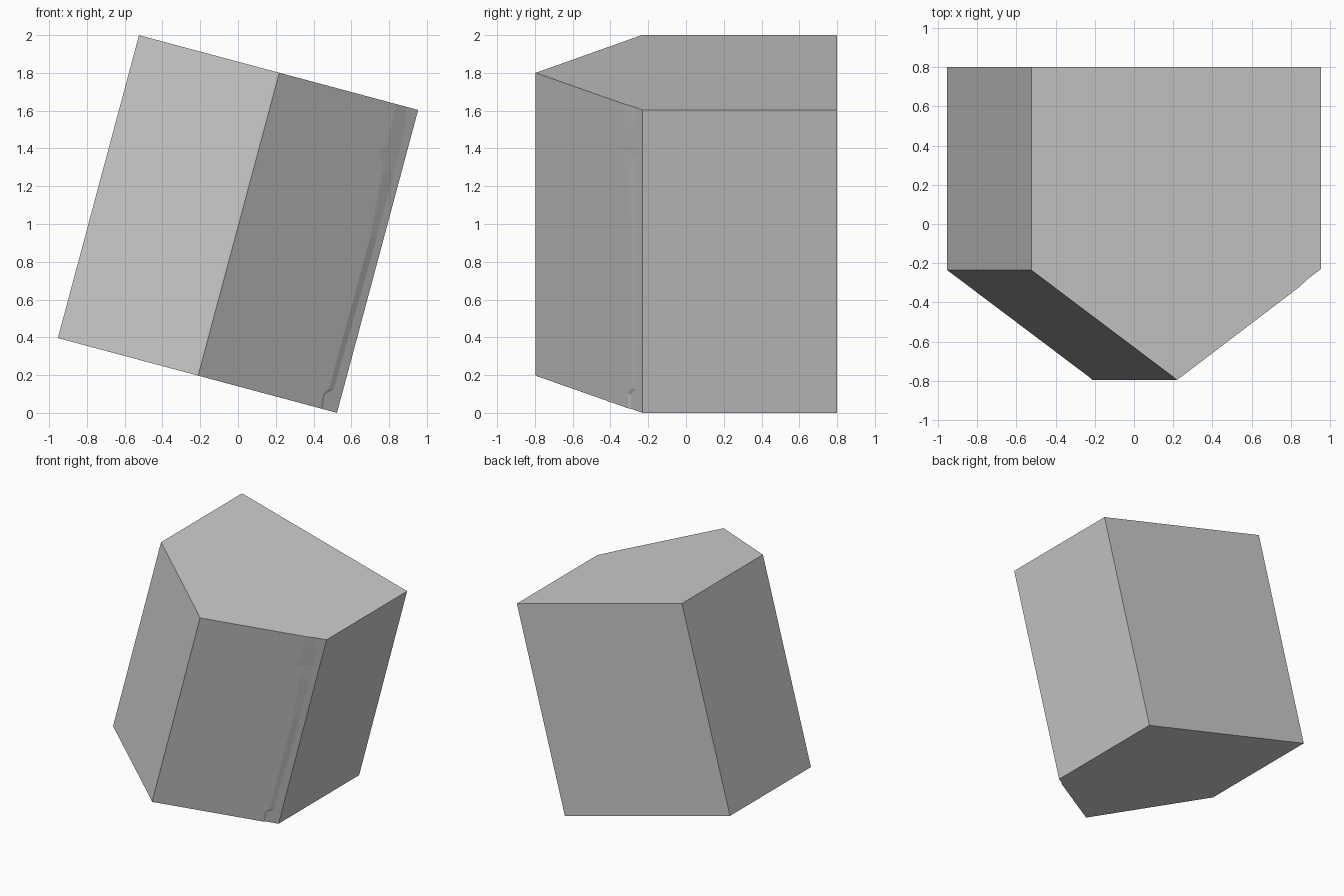
import bpy, bmesh, math
from mathutils import Matrix

if "Cube" in bpy.data.objects:
    bpy.data.objects.remove(bpy.data.objects["Cube"])

# Five-sided prism, leaning 15 degrees, with a raised skin on its front right side
HALF_W, BACK, TILT = 0.765, 0.80, math.radians(15)


def base_y(u):
    # plane of the front right side
    return -0.79 + 0.56 * u / HALF_W


def skin_y(u):
    # slightly raised skin over that side
    return -0.80 + 0.735 * u


# Irregular chipped border: height along the prism, inner and outer offset
rows = [
    (-0.83, 0.676, 0.686),
    (-0.753, 0.668, 0.677),
    (-0.715, 0.692, 0.716),
    (0.113, 0.694, 0.728),
    (0.468, 0.667, 0.726),
    (0.57, 0.619, 0.725),
    (0.61, 0.654, 0.724),
    (0.742, 0.648, 0.723),
    (0.83, 0.646, 0.70),
]

bm = bmesh.new()
rings = []
for v, inner, outer in rows:
    profile = [
        (-HALF_W, BACK), (-HALF_W, -0.235),
        (-0.009, -0.785), (0.004, skin_y(0.004)),   # narrow front edge
        (inner, skin_y(inner)), (outer, base_y(outer)),  # chipped border
        (HALF_W, -0.23), (HALF_W, BACK),
    ]
    rings.append([bm.verts.new((x, y, v)) for x, y in profile])

# Sides and end caps
for a, b in zip(rings, rings[1:]):
    for i in range(len(a)):
        j = (i + 1) % len(a)
        bm.faces.new((a[i], a[j], b[j], b[i]))
bm.faces.new(rings[0])
bm.faces.new(rings[-1])

# Merge the coplanar strips, then lean the block
bmesh.ops.dissolve_limit(bm, angle_limit=math.radians(0.3),
                         verts=bm.verts[:], edges=bm.edges[:])
bmesh.ops.recalc_face_normals(bm, faces=bm.faces[:])
bmesh.ops.transform(bm, verts=bm.verts[:],
                    matrix=Matrix.Translation((0, 0, 1)) @ Matrix.Rotation(TILT, 4, 'Y'))

mesh = bpy.data.meshes.new("leaning_block")
bm.to_mesh(mesh)
bm.free()
block = bpy.data.objects.new("leaning_block", mesh)
bpy.context.collection.objects.link(block)
